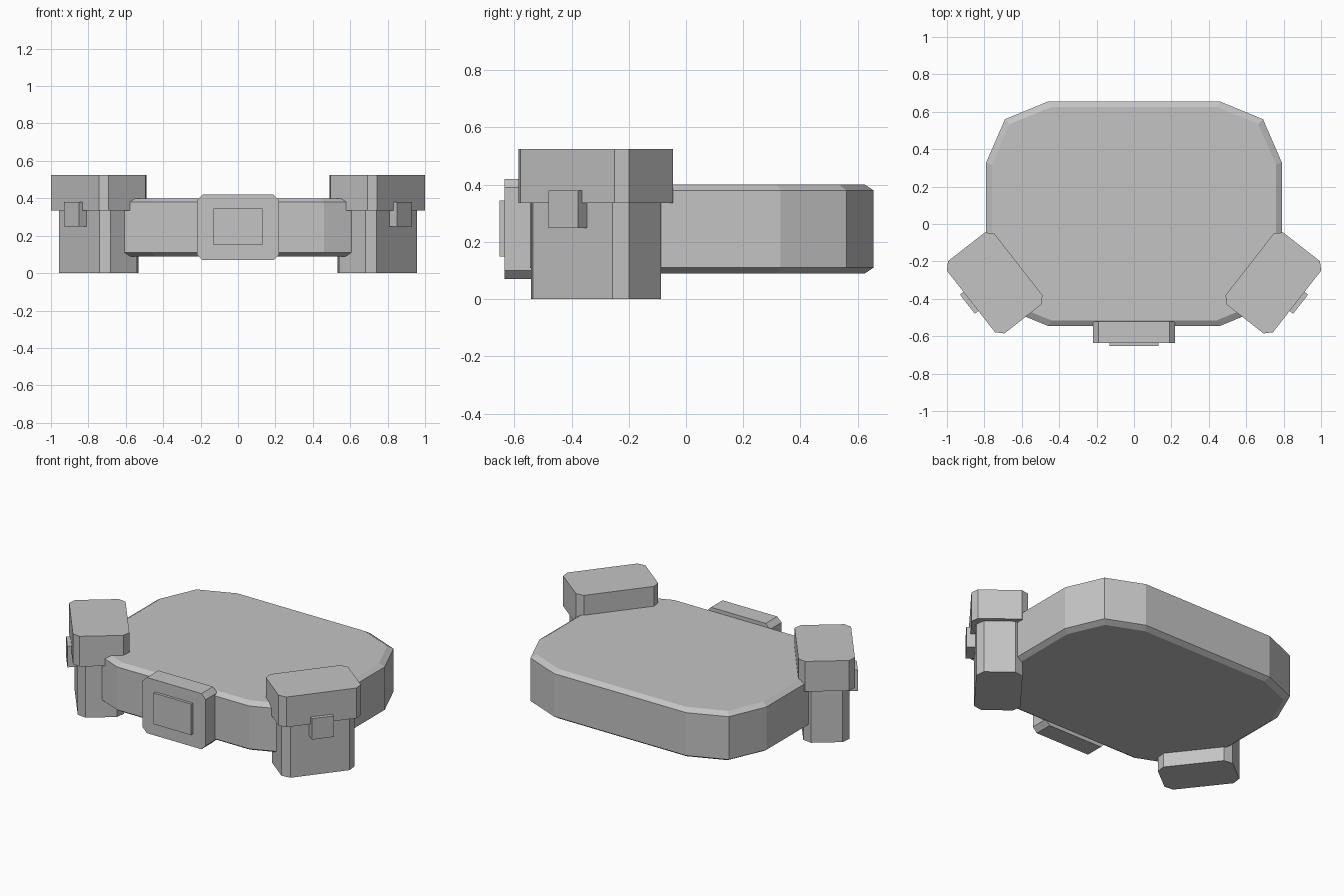
import bpy, bmesh
from mathutils import Matrix, Vector
from math import radians

cube = bpy.data.objects.get("Cube")
if cube:
    bpy.data.objects.remove(cube, do_unlink=True)

grey = bpy.data.materials.new("plain grey")
grey.use_nodes = True
colour = (0.55, 0.55, 0.55, 1)
grey.diffuse_color = colour
grey.node_tree.nodes["Principled BSDF"].inputs["Base Color"].default_value = colour


def loft(name, rings, matrix=Matrix()):
    """Join equal-sized rings of points into a closed solid."""
    bm = bmesh.new()
    loops = [[bm.verts.new(matrix @ Vector(p)) for p in ring] for ring in rings]
    n = len(loops[0])
    for low, high in zip(loops, loops[1:]):
        for i in range(n):
            j = (i + 1) % n
            bm.faces.new((low[i], low[j], high[j], high[i]))
    bm.faces.new(loops[0][::-1])
    bm.faces.new(loops[-1])
    bmesh.ops.recalc_face_normals(bm, faces=bm.faces)
    mesh = bpy.data.meshes.new(name)
    bm.to_mesh(mesh)
    bm.free()
    mesh.materials.append(grey)
    obj = bpy.data.objects.new(name, mesh)
    bpy.context.collection.objects.link(obj)
    return obj


def four_fold(quarter):
    """Mirror a quarter outline into a full closed outline."""
    half = quarter + [(-x, y) for x, y in reversed(quarter)]
    return half + [(-x, -y) for x, y in half]


def chamfered(a, b, c):
    return four_fold([(a, b - c), (a - c, b)])


def upright(outline, z0, z1):
    return [[(x, y, z) for x, y in outline] for z in (z0, z1)]


def facing_front(outline, y0, y1, z):
    return [[(x, y, z + h) for x, h in outline] for y in (y0, y1)]


# Wide body with softened top and bottom rims
outline = four_fold([(0.79, 0.275), (0.69, 0.505), (0.46, 0.6)])
levels = [(0.09, 0.03), (0.11, 0), (0.38, 0), (0.40, 0.03)]
loft("body", [[(x * (1 - d / 0.79), y * (1 - d / 0.6) + 0.055, z)
               for x, y in outline] for z, d in levels])

# Front buckle and its raised plate
loft("buckle", facing_front(chamfered(0.22, 0.175, 0.03), -0.52, -0.635, 0.245))
plate = [(0.13, -0.098), (0.13, 0.098), (-0.13, 0.098), (-0.13, -0.098)]
loft("buckle_plate", facing_front(plate, -0.63, -0.652, 0.247))

# Angled pouches at the front corners
for side, sign in (("left", 1), ("right", -1)):
    place = (Matrix.Diagonal((sign, 1, 1, 1))
             @ Matrix.Translation((0.745, -0.315, 0))
             @ Matrix.Rotation(radians(52), 4, "Z"))
    loft(side + "_pouch", upright(chamfered(0.218, 0.132, 0.042), 0, 0.34), place)
    loft(side + "_pouch_lid", upright(chamfered(0.245, 0.161, 0.036), 0.335, 0.525), place)
    clasp = [(0.065, -0.185), (0.065, -0.12), (-0.065, -0.12), (-0.065, -0.185)]
    loft(side + "_pouch_clasp", upright(clasp, 0.248, 0.38), place)
